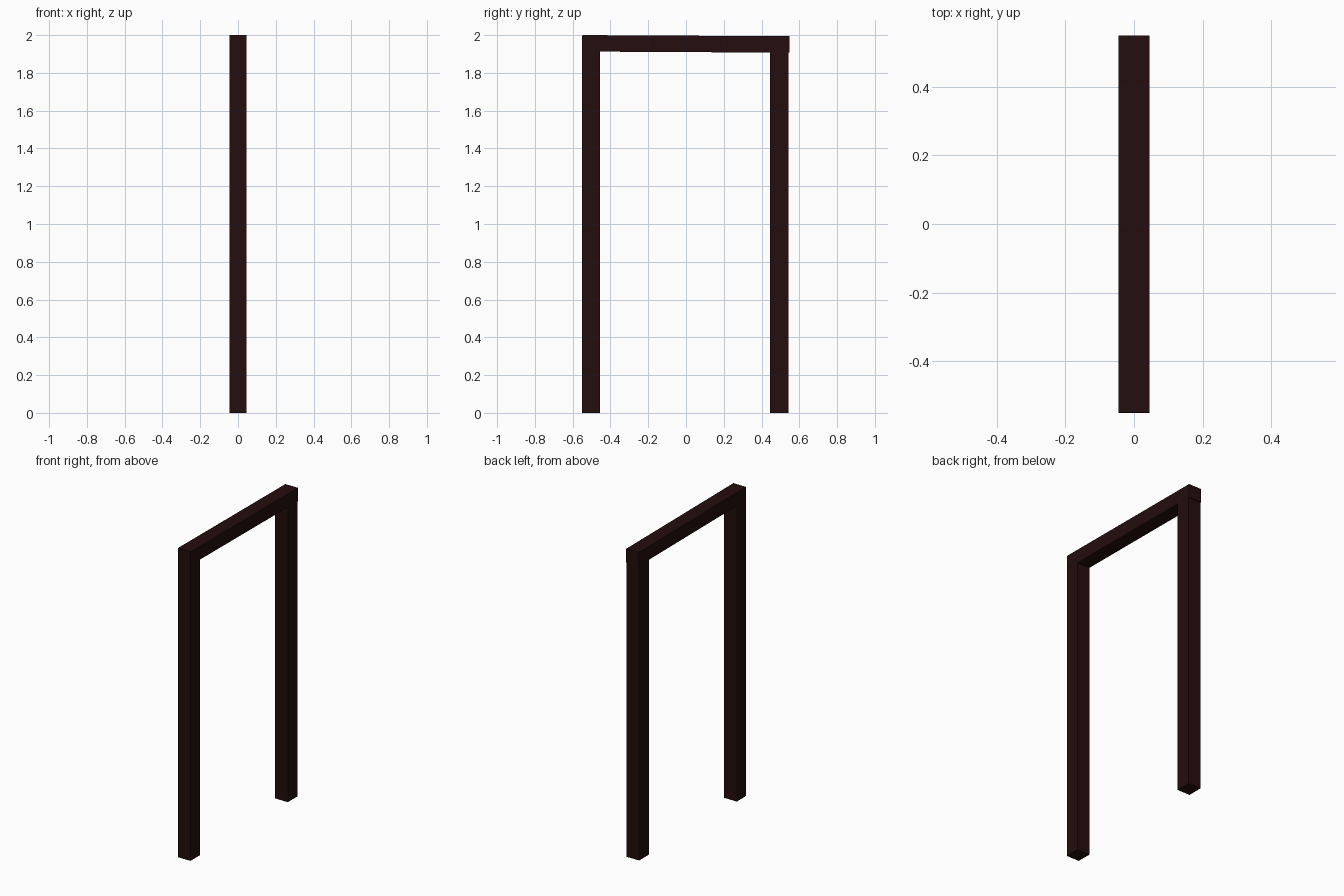
import bpy
import bmesh

if "Cube" in bpy.data.objects:
    bpy.data.objects.remove(bpy.data.objects["Cube"])

wood = bpy.data.materials.new("dark brown wood")
wood.diffuse_color = (0.018, 0.004, 0.004, 1.0)
wood.use_nodes = True
wood.node_tree.nodes["Principled BSDF"].inputs["Base Color"].default_value = wood.diffuse_color


def box(name, x, y0, y1, z0, z1, tilt=0.0):
    """Box of half width x; tilt lowers the +y end by that amount."""
    bm = bmesh.new()
    bmesh.ops.create_cube(bm, size=1.0)
    for v in bm.verts:
        t = v.co.y + 0.5
        v.co = (v.co.x * 2 * x,
                y0 + (y1 - y0) * t,
                z0 + (z1 - z0) * (v.co.z + 0.5) - tilt * t)
    mesh = bpy.data.meshes.new(name)
    bm.to_mesh(mesh)
    bm.free()
    mesh.materials.append(wood)
    obj = bpy.data.objects.new(name, mesh)
    bpy.context.collection.objects.link(obj)
    return obj


# Upright posts: the front one runs full height, the back one sits under the lintel
box("front_post", 0.045, -0.55, -0.455, 0.0, 1.995)
box("back_post", 0.045, 0.445, 0.543, 0.0, 1.908)

# Lintel, dropping very slightly towards the back
box("lintel", 0.0452, -0.549, 0.549, 1.913, 2.0, tilt=0.006)
